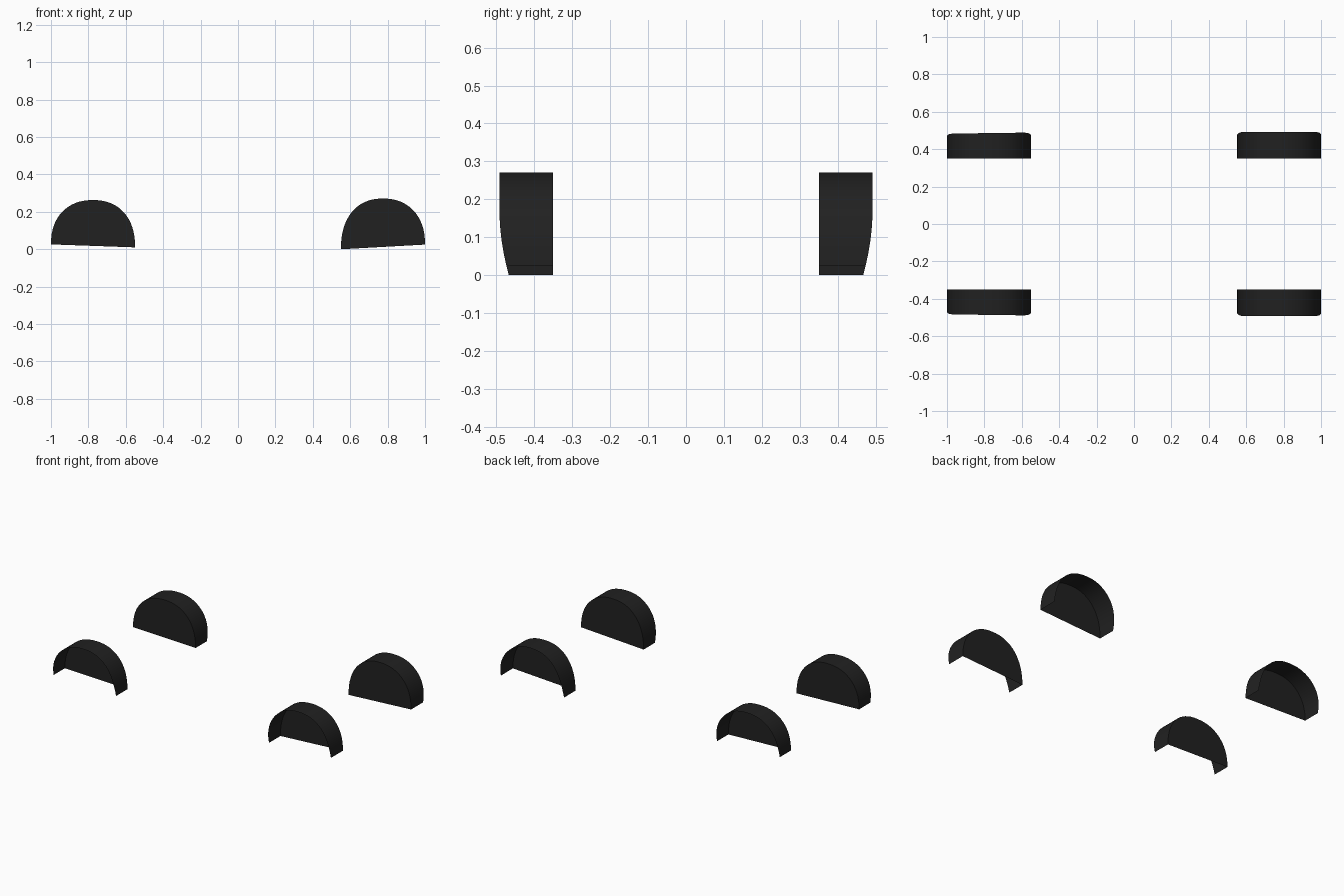
import bpy, bmesh, math

if "Cube" in bpy.data.objects:
    bpy.data.objects.remove(bpy.data.objects["Cube"])

mat = bpy.data.materials.new("black_plastic")
mat.diffuse_color = (0.015, 0.015, 0.015, 1)
mat.use_nodes = True
mat.node_tree.nodes["Principled BSDF"].inputs["Base Color"].default_value = mat.diffuse_color

WALL_Y = 0.35
SEG = 32


def wheel_liner(name, cx, half, top, z_in, z_out, rim_y, slope):
    """Arched tub open to the outside and below, mirrored to the other side."""
    side = math.copysign(1, cx)
    bm = bmesh.new()
    inner, outer = [], []
    for i in range(SEG + 1):
        a = math.pi * i / SEG
        c, s = math.cos(a), max(math.sin(a), 0)
        u = math.copysign(abs(c) ** (2 / 2.25), c)
        base = z_in + (z_out - z_in) * (u * side + 1) / 2
        x = cx + half * u
        z = base + (top - base) * s ** (2 / 2.25)
        # outer rim follows the body side, tucking in towards the sill
        tuck = 0.025 * max(0, 1 - z / 0.18) ** 2
        y = rim_y - tuck - slope * (u * side + 1) / 2
        inner.append(bm.verts.new((x, WALL_Y, z)))
        outer.append(bm.verts.new((x, y, z)))
    for i in range(SEG):
        bm.faces.new((inner[i], inner[i + 1], outer[i + 1], outer[i]))
    bm.faces.new(inner)
    bmesh.ops.recalc_face_normals(bm, faces=bm.faces)
    me = bpy.data.meshes.new(name)
    bm.to_mesh(me)
    bm.free()
    me.materials.append(mat)
    ob = bpy.data.objects.new(name, me)
    bpy.context.collection.objects.link(ob)
    ob.modifiers.new("mirror", 'MIRROR').use_axis = (False, True, False)
    bpy.ops.object.select_all(action='DESELECT')
    ob.select_set(True)
    bpy.context.view_layer.objects.active = ob
    bpy.ops.object.shade_smooth_by_angle(angle=math.radians(35))


# wheel arch liners at both axles
wheel_liner("left_wheel_liners", -0.775, 0.225, 0.263, 0.01, 0.026, 0.489, 0.006)
wheel_liner("right_wheel_liners", 0.775, 0.225, 0.271, 0.0, 0.025, 0.492, 0.0)
